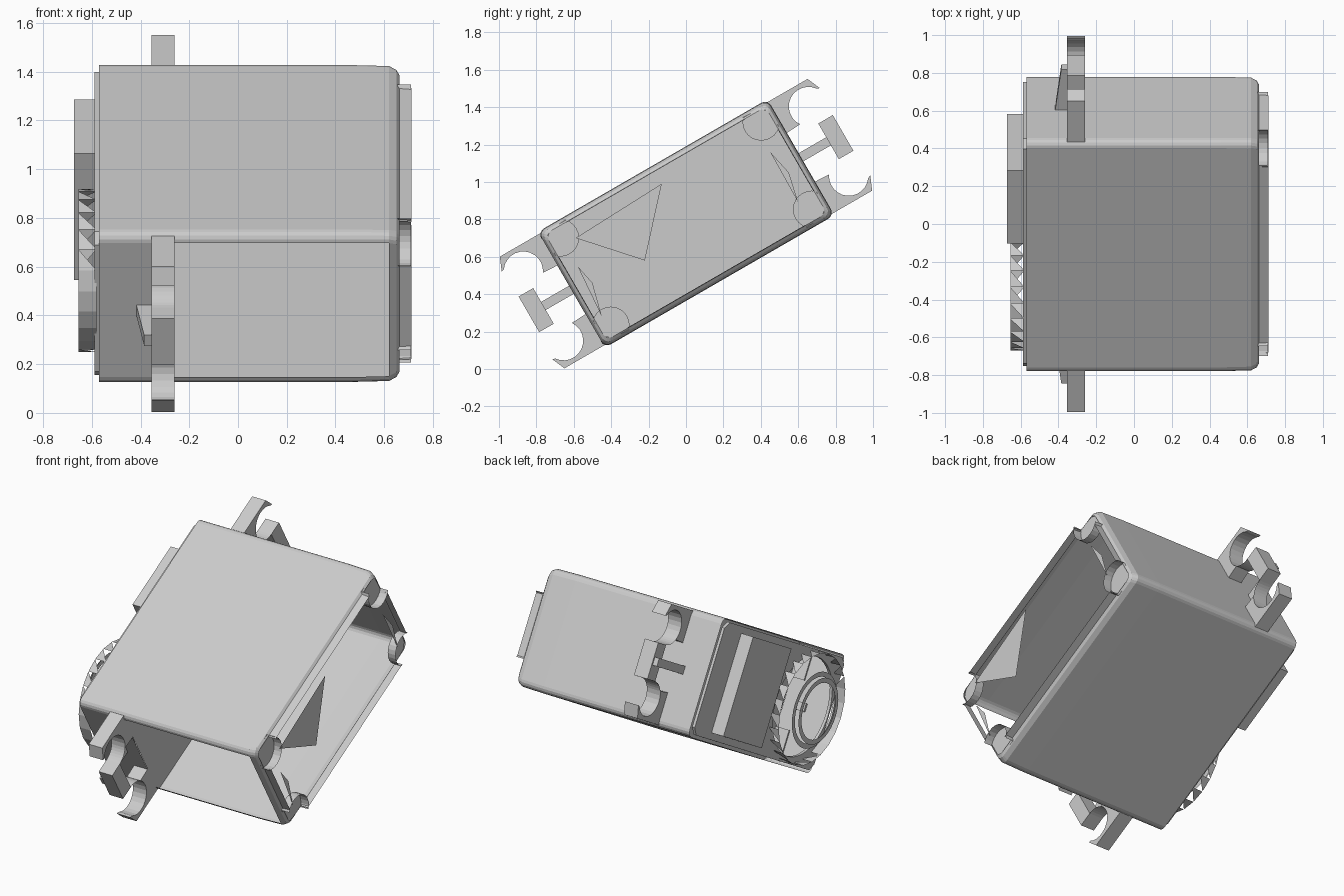
import bpy, bmesh, math
from mathutils import Matrix, Vector

cube = bpy.data.objects.get("Cube")
if cube:
    bpy.data.objects.remove(cube, do_unlink=True)

grey = bpy.data.materials.new("plain grey")
grey.use_nodes = True
grey.diffuse_color = (0.6, 0.6, 0.6, 1)
grey.node_tree.nodes["Principled BSDF"].inputs["Base Color"].default_value = (0.6, 0.6, 0.6, 1)

# Parts are built as (x, length, height), then the whole body is tilted about x
TILT = Matrix.Translation((0, 0, 0.777)) @ Matrix.Rotation(math.radians(30), 4, 'X')
L, H = 0.71, 0.358


def finish(name, bm, closed=True):
    if closed:
        bmesh.ops.recalc_face_normals(bm, faces=bm.faces)
    bm.transform(TILT)
    mesh = bpy.data.meshes.new(name)
    bm.to_mesh(mesh)
    bm.free()
    mesh.materials.append(grey)
    obj = bpy.data.objects.new(name, mesh)
    bpy.context.collection.objects.link(obj)


def extrude(name, points, offset):
    """Extrude a flat outline into a closed solid."""
    bm = bmesh.new()
    face = bm.faces.new([bm.verts.new(p) for p in points])
    ext = bmesh.ops.extrude_face_region(bm, geom=[face])
    verts = [g for g in ext["geom"] if isinstance(g, bmesh.types.BMVert)]
    bmesh.ops.translate(bm, verts=verts, vec=offset)
    finish(name, bm)


def prism(name, outline, x0, x1):
    extrude(name, [(x0, u, v) for u, v in outline], (x1 - x0, 0, 0))


def sheet(name, rows):
    """Join matching rows of points with quads."""
    bm = bmesh.new()
    grid = [[bm.verts.new(p) for p in row] for row in rows]
    for a, b in zip(grid, grid[1:]):
        for i in range(len(a) - 1):
            bm.faces.new((a[i], a[i + 1], b[i + 1], b[i]))
    finish(name, bm, False)


def flat(name, x, outline):
    bm = bmesh.new()
    bm.faces.new([bm.verts.new((x, u, v)) for u, v in outline])
    finish(name, bm, False)


def arc(cu, cv, r, a0, a1, n):
    angles = [math.radians(a0 + (a1 - a0) * i / n) for i in range(n + 1)]
    return [(cu + r * math.cos(a), cv + r * math.sin(a)) for a in angles]


def rect(u0, u1, v0, v1):
    return [(u0, v0), (u1, v0), (u1, v1), (u0, v1)]


def rounded(inset=0, r=0.04):
    """Rounded rectangle, with extra points where the corner pockets begin."""
    l, h = L - inset, H - inset
    pts = []
    for su, sv, a in ((1, 1, 0), (-1, 1, 90), (-1, -1, 180), (1, -1, 270)):
        side = [(su * l, sv * 0.19)]
        top = [(su * 0.55, sv * h)]
        first, last = (side, top) if su * sv > 0 else (top, side)
        pts += first + arc(su * (l - r), sv * (h - r), r, a, a + 90, 4) + last
    return pts


# Case sleeve: part of one end wall is absent and the rim is notched
bm = bmesh.new()
stations = ((-0.57, 0), (-0.26, 0), (0.46, 0), (0.62, 0.003), (0.65, 0.015), (0.662, 0.03), (0.712, 0.033))
rings = [[bm.verts.new((x, u, v)) for u, v in rounded(i)] for x, i in stations]
for k, (a, b) in enumerate(zip(rings, rings[1:])):
    n = len(a)
    for i in range(n):
        j = (i + 1) % n
        mid = (a[i].co + a[j].co) / 2
        open_wall = k in (1, 2) and mid.y < -L + 0.004 and abs(mid.z) < H - 0.045
        pocket = k == 5 and abs(mid.y) > 0.55 and abs(mid.z) > 0.19
        if not (open_wall or pocket):
            bm.faces.new((a[i], a[j], b[j], b[i]))
finish("case_sleeve", bm, False)
flat("case_divider", -0.26, rounded(0.002))

# Cover plate in two halves around a round opening
C = -0.385
for t in (-1, 1):
    half = [(-0.695, 0), (-0.695, 0.30), (-0.655, 0.34), (0.655, 0.34), (0.695, 0.30), (0.695, 0)]
    half += arc(C, 0, 0.3, 0, 180, 24)
    prism("cover_plate", [(u, t * v) for u, v in half], -0.588, -0.57)

# Corner screw pockets
for su in (-1, 1):
    for sv in (-1, 1):
        inner = [(su * u, sv * v) for u, v in arc(0.62, 0.27, 0.1, 135, 315, 12)]
        corner = [(su * 0.682, sv * 0.30), (su * 0.65, sv * 0.332)]
        sheet("pocket_wall", [[(x, u, v) for u, v in inner] for x in (0.655, 0.71)])
        flat("pocket_floor", 0.655, inner + corner)


# Remaining fragments of the end cap
def cap(points):
    inv = TILT.inverted()
    local = [inv @ Vector((0, y, z)) for y, z in points]
    flat("end_cap_piece", 0.705, [(p.y, p.z) for p in local])


cap([(-0.59, 0.70), (-0.22, 0.58), (-0.13, 0.99)])
cap([(0.45, 1.16), (0.55, 1.05), (0.60, 0.89)])
cap([(-0.58, 0.55), (-0.50, 0.46), (-0.45, 0.28)])

# Mounting ears: outer arms, screw notches, centre tooth and rib at both ends
X0, X1 = -0.355, -0.26
for s in (-1, 1):
    for t in (-1, 1):
        notch = arc(0.88, 0.215, 0.105, 35, 215, 12)
        arm = [(L - 0.01, 0.15), (L - 0.01, 0.345), (0.95, 0.345), (0.982, 0.27)] + notch
        prism("ear_arm", [(s * u, t * v) for u, v in arm], X0, X1)
        rest = arc(0.88, 0.215, 0.105, 215, 270, 6)
        sheet("notch_wall", [[(x, s * u, t * v) for u, v in rest] for x in (X0, X1)])
    prism("ear_tooth", [(s * u, v) for u, v in rect(0.88, 0.97, -0.11, 0.11)], X0, X1)
    rib = [(X0, 0.69), (-0.42, 0.69), (-0.385, 0.96), (X0, 0.96)]
    extrude("ear_rib", [(x, s * u, -0.025) for x, u in rib], (0, 0, 0.05))

# Raised gear housing block on the cover
prism("gear_block", rect(0.055, 0.5, -0.3, 0.3), -0.672, -0.58)

# Open round output boss with a toothed side
boss = arc(C, 0, 0.335, 0, 345, 23)
bm = bmesh.new()
for i, (u, v) in enumerate(boss):
    u2, v2 = boss[(i + 1) % len(boss)]
    tri = [(-0.655, u, v), (-0.655, u2, v2), (-0.58, u2, v2)]
    if u < C + 0.1 and abs(v) < 0.2:
        tri.append((-0.58, u, v))
    bm.faces.new([bm.verts.new(p) for p in tri])
finish("boss_side", bm, False)

# Thin shaft rings standing off the boss
for x, r in ((-0.692, 0.23), (-0.718, 0.2)):
    rows = [[(x, u, v) for u, v in arc(-0.355, 0, q, 0, 360, 36)] for q in (r, r - 0.03)]
    sheet("shaft_ring", rows)
